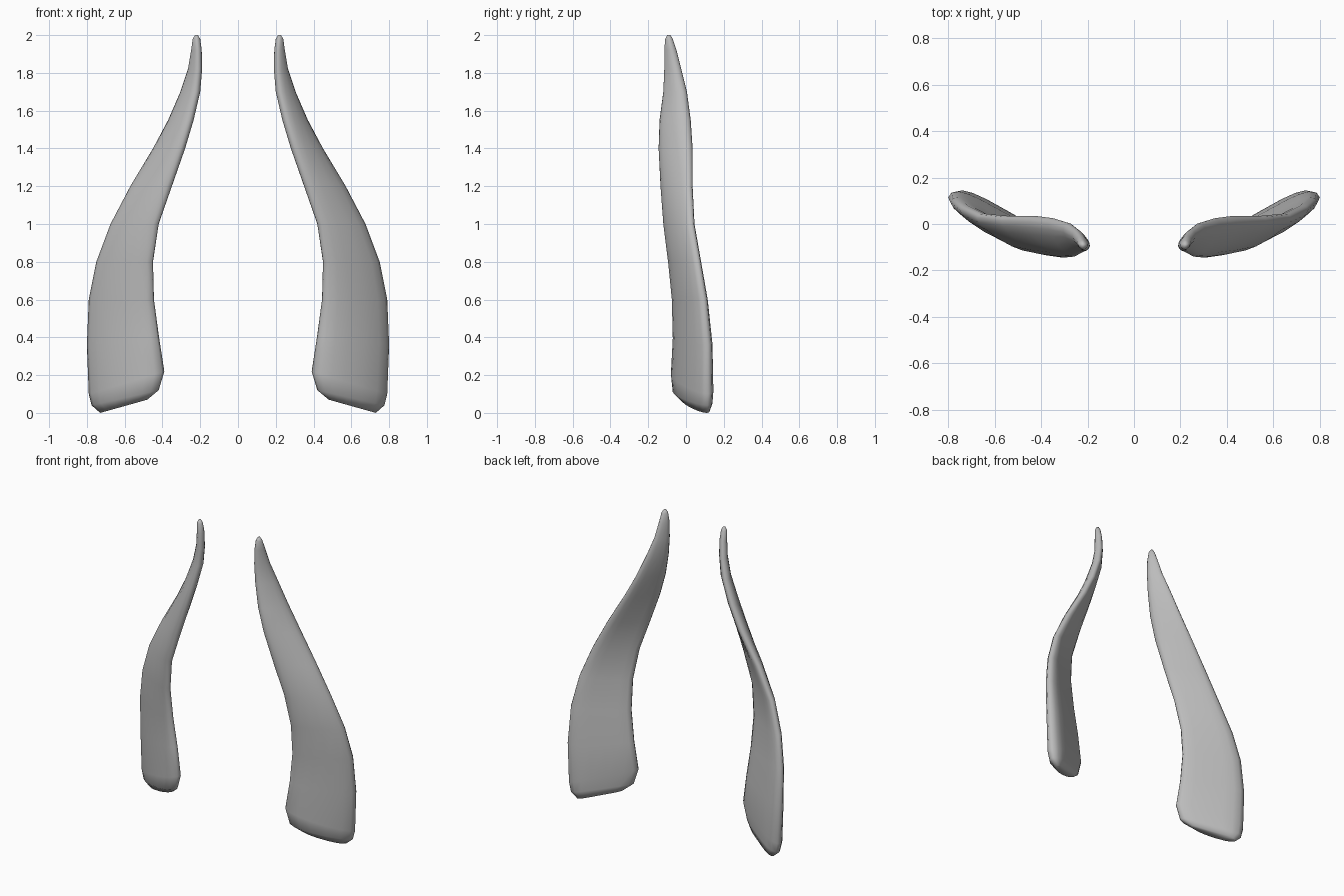
import bpy, bmesh, math

if "Cube" in bpy.data.objects:
    bpy.data.objects.remove(bpy.data.objects["Cube"], do_unlink=True)

# Single neutral material
GREY = (0.5, 0.5, 0.5, 1.0)
material = bpy.data.materials.new("neutral grey")
material.use_nodes = True
material.diffuse_color = GREY
material.node_tree.nodes["Principled BSDF"].inputs["Base Color"].default_value = GREY

# Sections: inner z, outer z, inner x, outer x, front y, back y, thickness ratio
SECTIONS = [
    (.07, 0, .48, .73, -.02, .125, .25),
    (.12, .04, .42, .775, -.07, .14, .28),
    (.22, .1, .39, .79, -.08, .145, .3),
    (.4, .36, .418, .8, -.07, .14, .28),
    (.6, .6, .445, .79, -.075, .115, .26),
    (.8, .8, .45, .75, -.095, .08, .25),
    (1, 1, .42, .675, -.12, .045, .25),
    (1.2, 1.2, .35, .57, -.135, .035, .28),
    (1.4, 1.4, .28, .45, -.145, .035, .33),
    (1.55, 1.55, .235, .37, -.14, .025, .38),
    (1.7, 1.7, .2, .305, -.12, .005, .45),
    (1.82, 1.82, .19, .265, -.115, -.025, .55),
    (1.92, 1.92, .192, .248, -.115, -.05, .7),
    (1.98, 1.98, .2, .24, -.11, -.07, .9),
    (2, 2, .212, .228, -.1, -.082, 1),
]
SIDES = 16


def rounded(value):
    """Square off an ellipse coordinate a little."""
    return math.copysign(abs(value) ** 0.8, value)


def fit(values, low, high):
    """Stretch a list of coordinates to span low to high."""
    bottom, top = min(values), max(values)
    return [low + (v - bottom) / (top - bottom) * (high - low) for v in values]


def section_ring(z_in, z_out, x_in, x_out, y_front, y_back, ratio):
    """A diagonal lens, bulged to the front, fitted to its bounds."""
    xs, ys = [], []
    for i in range(SIDES):
        angle = math.tau * i / SIDES
        u = rounded(math.cos(angle))
        v = ratio * rounded(math.sin(angle)) - 0.1 * (1 - ratio) * (1 - u * u)
        xs.append(u - v)
        ys.append(u + v)
    xs, ys = fit(xs, x_in, x_out), fit(ys, y_front, y_back)
    slope = (z_out - z_in) / (x_out - x_in)
    return [(x, y, z_in + slope * (x - x_in)) for x, y in zip(xs, ys)]


def build_horn(name, side):
    bm = bmesh.new()
    rings = []
    for section in SECTIONS:
        ring = section_ring(*section)
        rings.append([bm.verts.new((side * x, y, z)) for x, y, z in ring])
    # Side walls between neighbouring sections
    for lower, upper in zip(rings, rings[1:]):
        for i in range(SIDES):
            j = (i + 1) % SIDES
            bm.faces.new((lower[i], lower[j], upper[j], upper[i]))
    # End caps
    bm.faces.new(rings[0])
    bm.faces.new(rings[-1])
    bmesh.ops.recalc_face_normals(bm, faces=bm.faces)
    mesh = bpy.data.meshes.new(name)
    bm.to_mesh(mesh)
    bm.free()
    mesh.materials.append(material)
    mesh.shade_smooth()
    horn = bpy.data.objects.new(name, mesh)
    bpy.context.collection.objects.link(horn)


build_horn("left_horn", 1)
build_horn("right_horn", -1)
